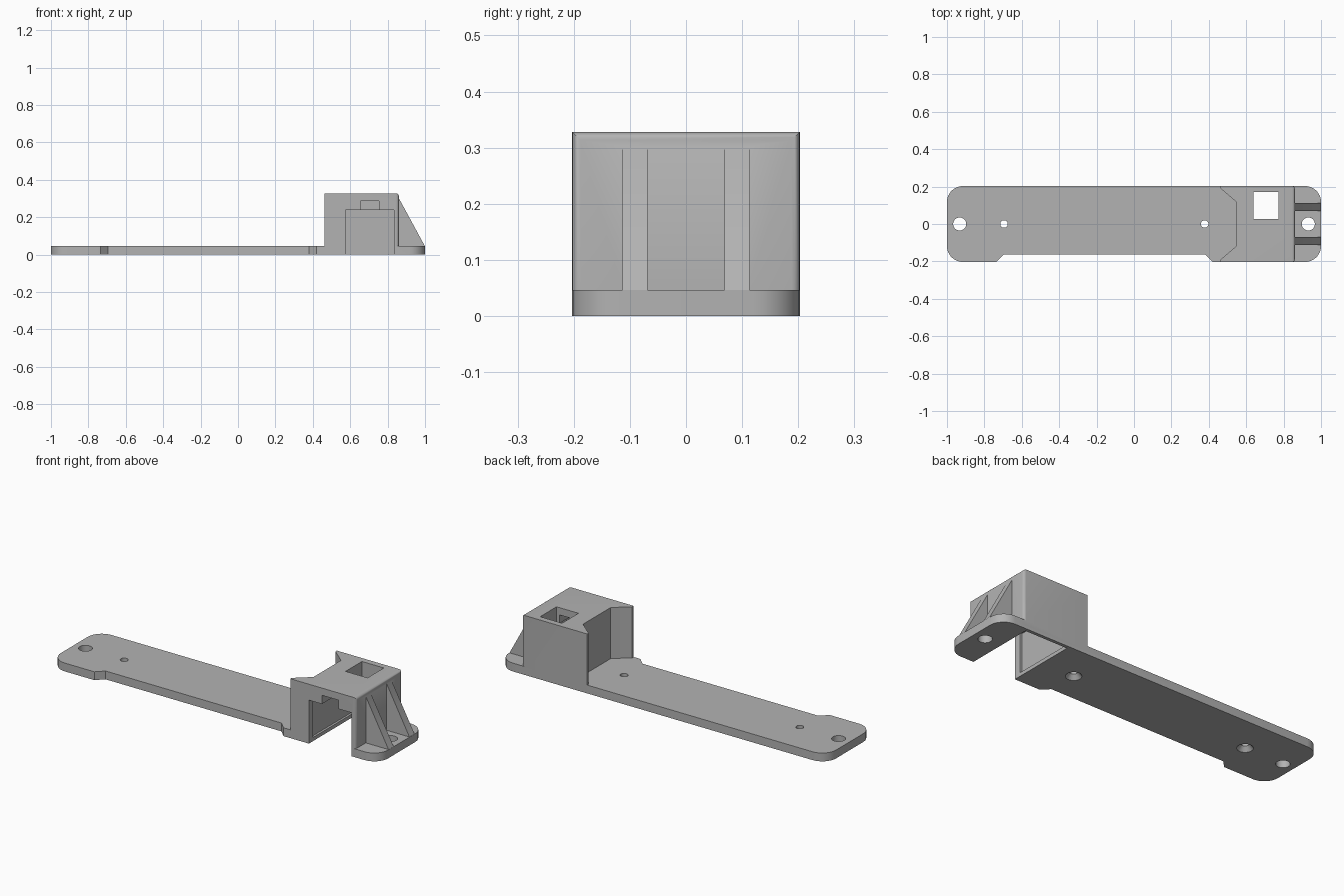
import bpy, bmesh, math
from mathutils import Matrix, Vector

old = bpy.data.objects.get("Cube")
if old:
    bpy.data.objects.remove(old, do_unlink=True)

grey = bpy.data.materials.new("plain grey")
grey.use_nodes = True
colour = (0.45, 0.45, 0.45, 1)
grey.diffuse_color = colour
grey.node_tree.nodes["Principled BSDF"].inputs["Base Color"].default_value = colour

W = 0.203          # half depth
PLATE = 0.046      # plate thickness
TOP = 0.328        # housing height


def make(name, bm):
    bmesh.ops.recalc_face_normals(bm, faces=bm.faces)
    mesh = bpy.data.meshes.new(name)
    bm.to_mesh(mesh)
    bm.free()
    mesh.materials.append(grey)
    ob = bpy.data.objects.new(name, mesh)
    bpy.context.collection.objects.link(ob)
    return ob


def prism(points, a, b, axis="z"):
    """Extrude a flat outline from a to b along z (xy outline) or y (xz outline)."""
    bm = bmesh.new()
    if axis == "z":
        vs = [bm.verts.new((u, v, a)) for u, v in points]
        step = Vector((0, 0, b - a))
    else:
        vs = [bm.verts.new((u, a, v)) for u, v in points]
        step = Vector((0, b - a, 0))
    face = bm.faces.new(vs)
    new = bmesh.ops.extrude_face_region(bm, geom=[face])["geom"]
    bmesh.ops.translate(bm, vec=step, verts=[g for g in new if isinstance(g, bmesh.types.BMVert)])
    return bm


def box(name, x0, x1, y0, y1, z0, z1):
    return make(name, prism([(x0, y0), (x1, y0), (x1, y1), (x0, y1)], z0, z1))


def cone(name, x, r0, r1, z0, z1):
    bm = bmesh.new()
    bmesh.ops.create_cone(bm, cap_ends=True, segments=32, radius1=r0, radius2=r1,
                          depth=z1 - z0, matrix=Matrix.Translation((x, 0, (z0 + z1) / 2)))
    return make(name, bm)


def combine(ob, other, operation):
    mod = ob.modifiers.new(operation, "BOOLEAN")
    mod.operation = operation
    mod.solver = "EXACT"
    mod.object = other
    bpy.context.view_layer.objects.active = ob
    bpy.ops.object.modifier_apply(modifier=mod.name)
    bpy.data.objects.remove(other, do_unlink=True)


def corner(sx, sy, r=0.085, n=8):
    """Rounded plate corner, running counter-clockwise."""
    start = {(1, 1): 0, (-1, 1): 90, (-1, -1): 180, (1, -1): 270}[(sx, sy)]
    angles = [math.radians(start + 90 * i / n) for i in range(n + 1)]
    return [(sx * (1 - r) + r * math.cos(t), sy * (W - r) + r * math.sin(t)) for t in angles]


# Base plate with rounded ends and a shallow notch along the front
notch = [(-0.735, -W), (-0.695, -0.163), (0.38, -0.163), (0.42, -W)]
outline = corner(1, 1) + corner(-1, 1) + corner(-1, -1) + notch + corner(1, -1)
body = make("mounting_bracket", prism(outline, 0, PLATE))

# Housing block with a hollowed left side and softened right edges
half = [(0.545, 0.12), (0.475, 0.18), (0.462, 0.19), (0.462, W)]
left = half + [(x, -y) for x, y in reversed(half)]
hollow = half[::-1] + [(x, -y) for x, y in half]
bm = prism([(0.86, W)] + hollow + [(0.86, -W)], 0.02, TOP)
edges = [e for e in bm.edges if all(v.co.x > 0.85 for v in e.verts)
         and sum(v.co.z for v in e.verts) > 0.1]
bmesh.ops.bevel(bm, geom=edges, offset=0.015, segments=4, profile=0.5, affect="EDGES")
combine(body, make("housing", bm), "UNION")

# Two sloping ribs bracing the right side
for s in (-1, 1):
    inner, outer = sorted((s * 0.069, s * 0.113))
    rib = [(0.83, 0.02), (0.999, 0.02), (0.999, PLATE), (0.86, 0.302), (0.83, 0.302)]
    combine(body, make("rib", prism(rib, inner, outer, "y")), "UNION")

# Cavity open to the front and below, with a stepped roof and a lip behind the mouth
combine(body, box("cavity", 0.575, 0.835, -0.3, 0.185, -0.1, 0.24), "DIFFERENCE")
combine(body, box("roof_slot", 0.655, 0.755, -0.3, 0.1, 0.1, 0.288), "DIFFERENCE")
combine(body, box("side_groove", 0.563, 0.845, -0.165, 0.185, 0.02, 0.24), "DIFFERENCE")
combine(body, box("window", 0.638, 0.772, 0.027, 0.17, 0.1, 0.5), "DIFFERENCE")

# Screw holes, the two small ones countersunk from below
for x in (-0.932, 0.932):
    combine(body, cone("end_hole", x, 0.035, 0.035, -0.1, 0.2), "DIFFERENCE")
for x in (-0.695, 0.378):
    combine(body, cone("small_hole", x, 0.02, 0.02, -0.1, 0.2), "DIFFERENCE")
    combine(body, cone("countersink", x, 0.042, 0.018, -0.002, 0.026), "DIFFERENCE")

# Smooth the rounded surfaces and keep the edges crisp
bpy.ops.object.select_all(action="DESELECT")
body.select_set(True)
bpy.context.view_layer.objects.active = body
bpy.ops.object.shade_smooth_by_angle(angle=math.radians(30))
